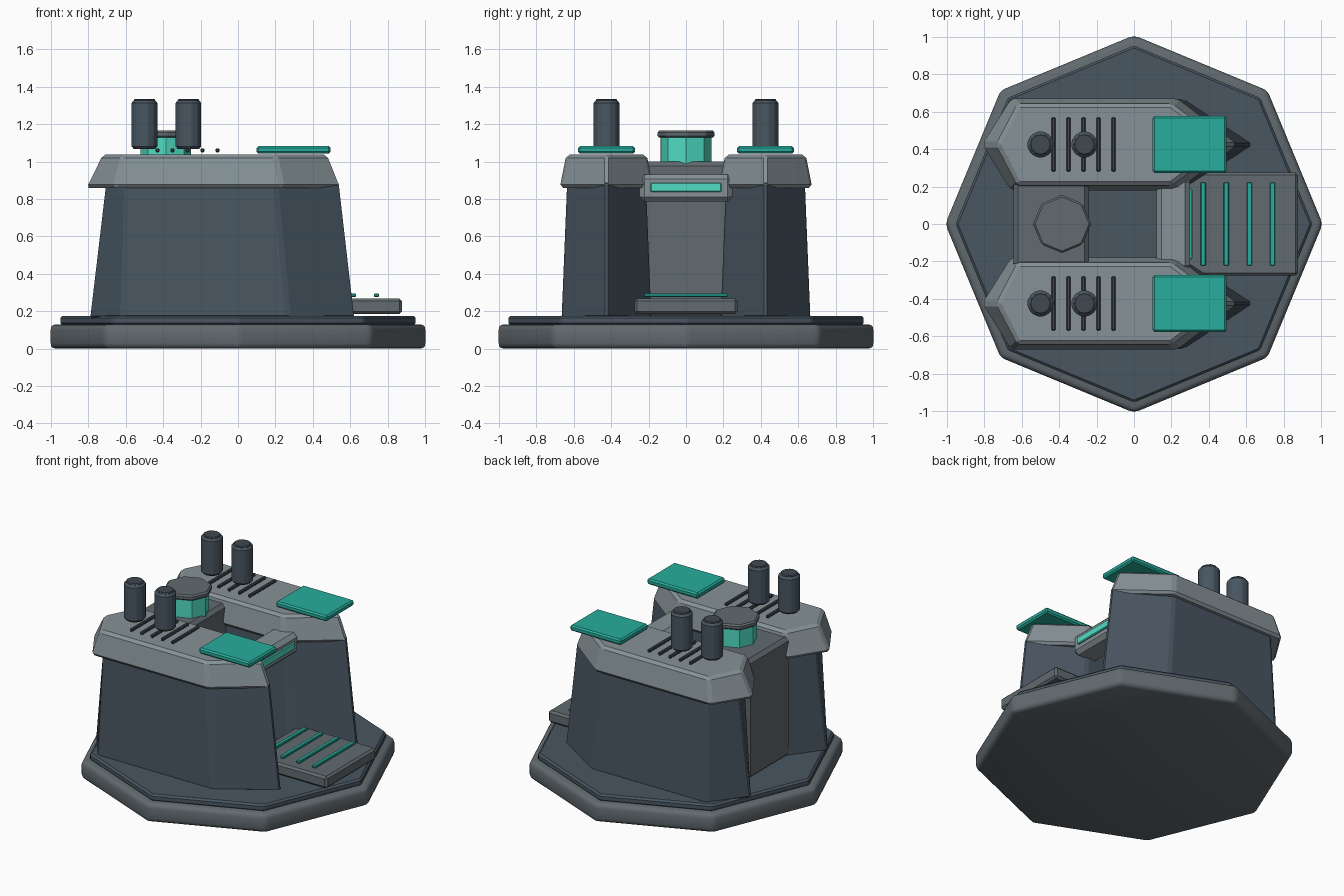
import bpy, bmesh, math

if "Cube" in bpy.data.objects:
    bpy.data.objects.remove(bpy.data.objects["Cube"])


def material(name, rgb):
    m = bpy.data.materials.new(name)
    m.diffuse_color = (*rgb, 1)
    m.use_nodes = True
    m.node_tree.nodes["Principled BSDF"].inputs["Base Color"].default_value = m.diffuse_color
    return m


STEEL = material("blue_steel", (0.065, 0.092, 0.12))
GREY = material("mid_grey", (0.12, 0.145, 0.16))
LIGHT = material("light_grey", (0.24, 0.29, 0.31))
DARK = material("dark_grey", (0.05, 0.065, 0.08))
TEAL = material("teal", (0.02, 0.42, 0.34))
GLOW = material("glow", (0.08, 0.72, 0.55))


def loft(name, low, high, z0, z1, mat, bevel=0.0, segments=1, smooth=False):
    """Solid between two outlines with the same number of points."""
    bm = bmesh.new()
    a = [bm.verts.new((x, y, z0)) for x, y in low]
    b = [bm.verts.new((x, y, z1)) for x, y in high]
    n = len(a)
    bm.faces.new(a[::-1])
    bm.faces.new(b)
    for i in range(n):
        j = (i + 1) % n
        bm.faces.new((a[i], a[j], b[j], b[i]))
    bmesh.ops.recalc_face_normals(bm, faces=bm.faces)
    if bevel:
        bmesh.ops.bevel(bm, geom=bm.edges[:], offset=bevel, segments=segments,
                        profile=0.5, affect='EDGES', clamp_overlap=True)
    me = bpy.data.meshes.new(name)
    bm.to_mesh(me)
    bm.free()
    me.materials.append(mat)
    ob = bpy.data.objects.new(name, me)
    bpy.context.collection.objects.link(ob)
    if smooth:
        bpy.ops.object.select_all(action='DESELECT')
        ob.select_set(True)
        bpy.context.view_layer.objects.active = ob
        bpy.ops.object.shade_smooth_by_angle(angle=math.radians(35))
    return ob


def ring(r, n, cx=0, cy=0):
    return [(cx + r * math.cos(2 * math.pi * i / n),
             cy + r * math.sin(2 * math.pi * i / n)) for i in range(n)]


def disc(name, r, n, cx, cy, z0, z1, mat, bevel=0.0, **kw):
    p = ring(r, n, cx, cy)
    return loft(name, p, p, z0, z1, mat, bevel, **kw)


def box(name, x0, x1, y0, y1, z0, z1, mat, bevel=0.0, segments=1):
    p = [(x0, y0), (x1, y0), (x1, y1), (x0, y1)]
    return loft(name, p, p, z0, z1, mat, bevel, segments)


def hexagon(tip_l, sh_l, sh_r, tip_r, half, cy):
    """Long hexagon with a point at each end."""
    return [(tip_l, cy), (sh_l, cy - half), (sh_r, cy - half),
            (tip_r, cy), (sh_r, cy + half), (sh_l, cy + half)]


# Octagonal base and deck
disc("base", 1.009, 8, 0, 0, 0, 0.13, GREY, 0.03, segments=3, smooth=True)
disc("deck", 0.954, 8, 0, 0, 0.125, 0.175, STEEL, 0.012)

# Twin towers with everything on their roofs
for side, s in (("front", -1), ("back", 1)):
    cy = 0.425 * s
    loft(side + "_tower",
         hexagon(-0.80, -0.62, 0.27, 0.635, 0.24, cy),
         hexagon(-0.71, -0.60, 0.20, 0.55, 0.21, cy),
         0.16, 0.90, STEEL, 0.016)
    loft(side + "_tower_cap",
         hexagon(-0.82, -0.66, 0.235, 0.56, 0.25, cy),
         hexagon(-0.73, -0.62, 0.20, 0.49, 0.215, cy),
         0.86, 1.037, LIGHT, 0.018)
    box(side + "_roof_panel", 0.10, 0.495, cy - 0.152, cy + 0.152,
        1.043, 1.083, TEAL, 0.01)
    for i in range(5):
        x = -0.43 + 0.08 * i
        box(f"{side}_vent_{i + 1}", x - 0.011, x + 0.011, cy - 0.145, cy + 0.145,
            1.05, 1.07, DARK, 0.005)
    for i, x in enumerate((-0.50, -0.265)):
        disc(f"{side}_stack_{i + 1}", 0.072, 12, x, cy, 1.068, 1.328, STEEL, 0.014)
        disc(f"{side}_stack_lid_{i + 1}", 0.058, 12, x, cy, 1.31, 1.336, DARK, 0.006)

# Wall joining the towers, with the beacon on top
box("rear_wall", -0.645, -0.24, -0.235, 0.235, 0.165, 1.0, GREY, 0.024)
disc("beacon_light", 0.135, 8, -0.385, 0, 0.96, 1.14, GLOW)
disc("beacon_lid", 0.155, 8, -0.385, 0, 1.128, 1.166, GREY, 0.01)

# Lintel with light strip over the entrance
box("entrance_lintel", 0.12, 0.30, -0.248, 0.248, 0.786, 0.932, LIGHT, 0.026)
box("entrance_light", 0.28, 0.312, -0.19, 0.19, 0.838, 0.887, GLOW, 0.005)

# Entrance ramp with light strips
box("ramp", 0.28, 0.877, -0.275, 0.275, 0.185, 0.268, GREY, 0.014)
for i in range(4):
    x = 0.37 + 0.1235 * i
    box(f"ramp_strip_{i + 1}", x - 0.014, x + 0.014, -0.222, 0.222,
        0.277, 0.295, TEAL, 0.004)
